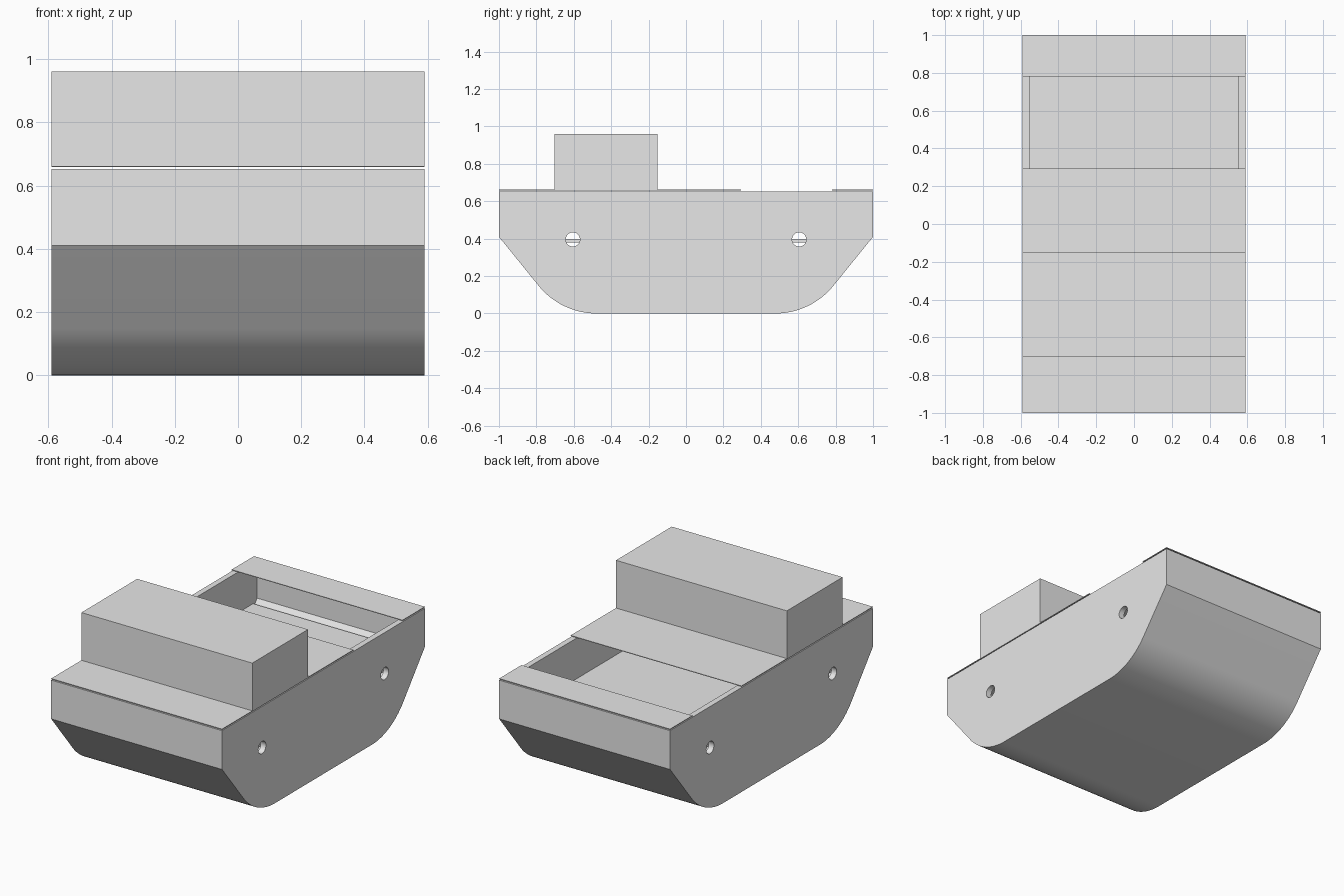
import bpy
import bmesh
from math import atan2, cos, sin, tan, pi
from mathutils import Matrix

cube = bpy.data.objects.get("Cube")
if cube:
    bpy.data.objects.remove(cube, do_unlink=True)

grey = bpy.data.materials.new("plain_grey")
grey.use_nodes = True
grey.diffuse_color = (0.8, 0.8, 0.8, 1)
grey.node_tree.nodes["Principled BSDF"].inputs["Base Color"].default_value = grey.diffuse_color


def add_object(name, bm):
    bmesh.ops.recalc_face_normals(bm, faces=bm.faces)
    mesh = bpy.data.meshes.new(name)
    bm.to_mesh(mesh)
    bm.free()
    mesh.materials.append(grey)
    obj = bpy.data.objects.new(name, mesh)
    bpy.context.collection.objects.link(obj)
    return obj


def box(name, width, y0, y1, z0, z1):
    bm = bmesh.new()
    place = Matrix.Translation((0, (y0 + y1) / 2, (z0 + z1) / 2))
    bmesh.ops.create_cube(bm, size=1, matrix=place @ Matrix.Diagonal((width, y1 - y0, z1 - z0, 1)))
    return add_object(name, bm)


def prism(name, points, width):
    """Extrude a y-z outline along x."""
    bm = bmesh.new()
    face = bm.faces.new([bm.verts.new((-width / 2, y, z)) for y, z in points])
    new = bmesh.ops.extrude_face_region(bm, geom=[face])["geom"]
    bmesh.ops.translate(bm, vec=(width, 0, 0), verts=[v for v in new if isinstance(v, bmesh.types.BMVert)])
    return add_object(name, bm)


def hull_outline(end, top, knee, base, radius, steps=16):
    """Flat bottom, rounded bilge, sloped end and upright rim, mirrored in y."""
    run = 0.81  # y run per unit of rise on the slope
    angle = atan2(1, run)
    start = end - (knee - base) * run - radius * tan(angle / 2)
    half = [(start + radius * sin(a), base + radius * (1 - cos(a)))
            for a in (angle * i / steps for i in range(steps + 1))]
    half += [(end, knee), (end, top)]
    return half + [(-y, z) for y, z in reversed(half)]


def cut(target, cutter):
    mod = target.modifiers.new("cut", "BOOLEAN")
    mod.operation = "DIFFERENCE"
    mod.solver = "EXACT"
    mod.object = cutter
    bpy.ops.object.select_all(action="DESELECT")
    bpy.context.view_layer.objects.active = target
    target.select_set(True)
    bpy.ops.object.modifier_apply(modifier=mod.name)
    bpy.data.objects.remove(cutter, do_unlink=True)


# Hollow hull
WIDTH, INNER = 1.18, 1.108
hull = prism("hull", hull_outline(1.0, 0.652, 0.41, 0.0, 0.4), WIDTH)
cut(hull, prism("hull_hollow", hull_outline(0.98, 0.9, 0.417, 0.025, 0.375), INNER))

# Round holes through both side walls
for y in (-0.605, 0.605):
    bm = bmesh.new()
    bmesh.ops.create_cone(bm, cap_ends=True, segments=32, radius1=0.038, radius2=0.038, depth=2,
                          matrix=Matrix.Translation((0, y, 0.396)) @ Matrix.Rotation(pi / 2, 4, "Y"))
    cut(hull, add_object("hole_cutter", bm))

bpy.ops.object.select_all(action="DESELECT")
hull.select_set(True)
bpy.context.view_layer.objects.active = hull
bpy.ops.object.shade_smooth_by_angle(angle=pi / 6)

# Inner floor
box("inner_floor", INNER, -0.94, 0.94, 0.38, 0.398)

# Thin deck plates just above the rim, leaving the hold open
box("main_deck", WIDTH, -1.0, 0.295, 0.658, 0.662)
box("rear_deck", WIDTH, 0.78, 1.0, 0.658, 0.662)

# Cabin
box("cabin", WIDTH, -0.702, -0.152, 0.66, 0.96)
